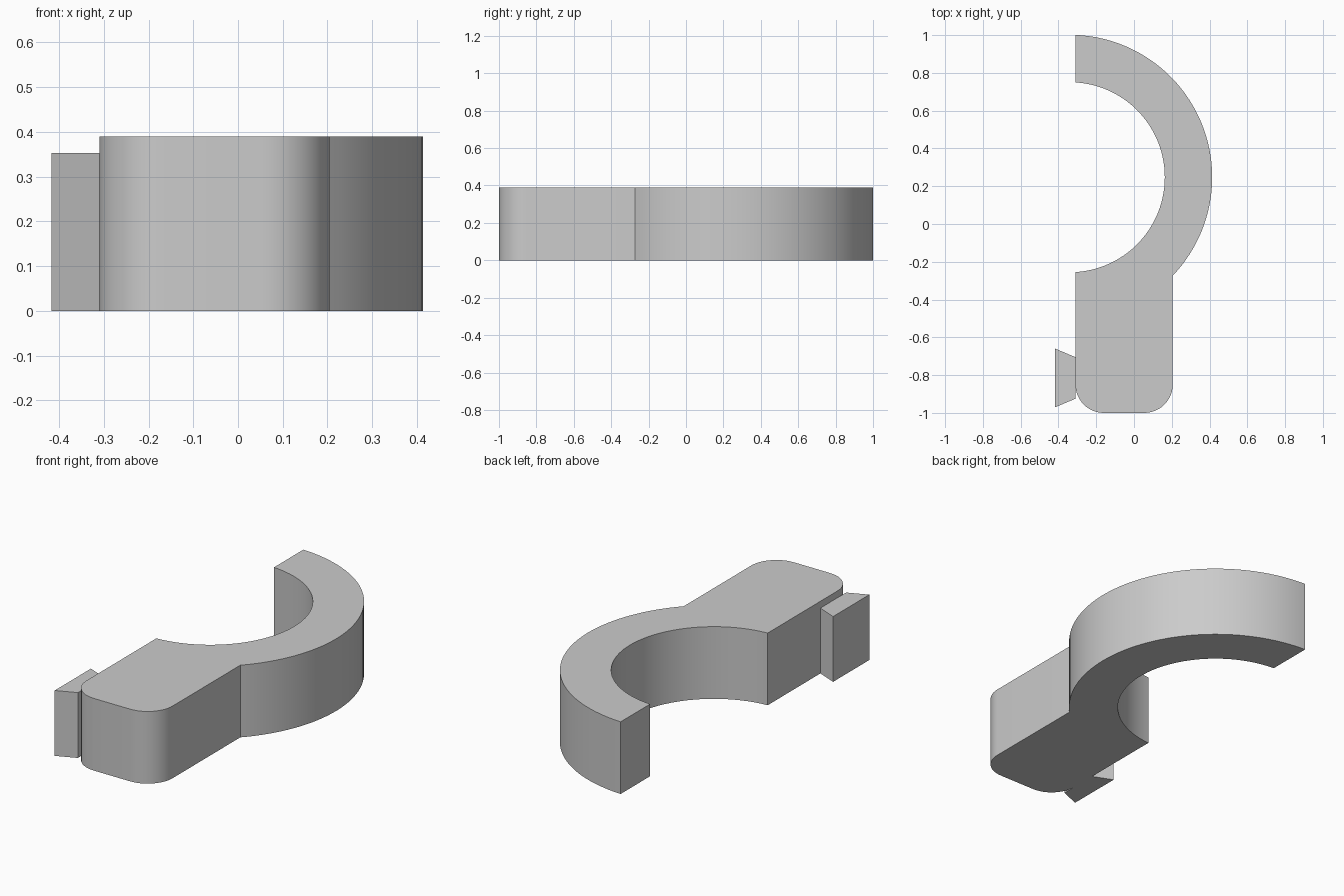
import bpy, bmesh, math

cube = bpy.data.objects.get("Cube")
if cube:
    bpy.data.objects.remove(cube)

grey = bpy.data.materials.new("light_grey")
grey.use_nodes = True
colour = (0.6, 0.6, 0.6, 1)
grey.diffuse_color = colour
grey.node_tree.nodes["Principled BSDF"].inputs["Base Color"].default_value = colour


def arc(cx, cy, r, start, end, steps):
    """Points along a circular arc, angles in radians."""
    angles = [start + (end - start) * i / steps for i in range(steps + 1)]
    return [(cx + r * math.cos(a), cy + r * math.sin(a)) for a in angles]


def extrude_outline(name, outline, height):
    """Solid prism standing on the ground from a closed outline."""
    bm = bmesh.new()
    base = bm.faces.new([bm.verts.new((x, y, 0)) for x, y in outline])
    top = bmesh.ops.extrude_face_region(bm, geom=[base], use_keep_orig=True)["geom"]
    verts = [v for v in top if isinstance(v, bmesh.types.BMVert)]
    bmesh.ops.translate(bm, verts=verts, vec=(0, 0, height))
    bmesh.ops.recalc_face_normals(bm, faces=bm.faces)
    mesh = bpy.data.meshes.new(name)
    bm.to_mesh(mesh)
    bm.free()
    mesh.materials.append(grey)
    obj = bpy.data.objects.new(name, mesh)
    bpy.context.collection.objects.link(obj)
    bpy.ops.object.select_all(action="DESELECT")
    obj.select_set(True)
    bpy.context.view_layer.objects.active = obj
    bpy.ops.object.shade_smooth_by_angle(angle=math.radians(30))
    return obj


# Hook and rounded handle share one outline
left, right, front = -0.31, 0.205, -1.0
cx, cy, outer, inner, corner = -0.34, 0.2475, 0.754, 0.503, 0.15
end_outer = math.acos((left - cx) / outer)
end_inner = math.acos((left - cx) / inner)
join = -math.acos((right - cx) / outer)
half = math.pi / 2

outline = arc(cx, cy, outer, end_outer, join, 48)
outline += arc(right - corner, front + corner, corner, 0, -half, 12)
outline += arc(left + corner, front + corner, corner, -half, -math.pi, 12)
outline += arc(cx, cy, inner, -end_inner, end_inner, 56)
extrude_outline("hook_body", outline, 0.39)

# Dovetail tab on the handle's side
tab_y = -0.815
tab = [(left, tab_y - 0.11), (left, tab_y + 0.11),
       (-0.417, tab_y + 0.155), (-0.417, tab_y - 0.155)]
extrude_outline("dovetail_tab", tab, 0.353)
